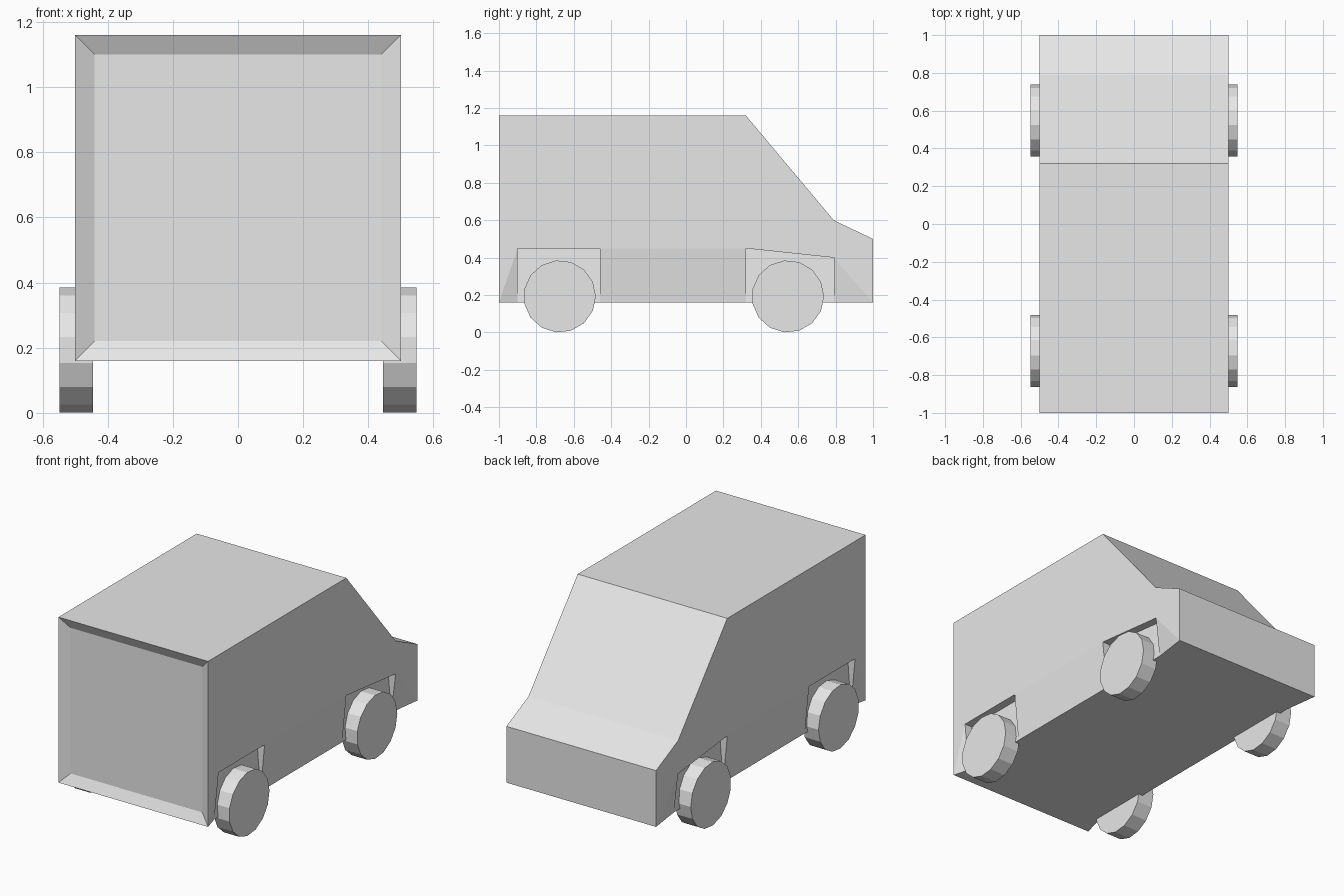
import bpy, bmesh, math

cube = bpy.data.objects.get("Cube")
if cube:
    bpy.data.objects.remove(cube, do_unlink=True)

grey = bpy.data.materials.new("light_grey")
grey.use_nodes = True
grey.diffuse_color = (0.8, 0.8, 0.8, 1)
grey.node_tree.nodes["Principled BSDF"].inputs["Base Color"].default_value = grey.diffuse_color


def finish(name, bm):
    bmesh.ops.remove_doubles(bm, verts=bm.verts, dist=0.0005)
    bmesh.ops.recalc_face_normals(bm, faces=bm.faces)
    mesh = bpy.data.meshes.new(name)
    bm.to_mesh(mesh)
    bm.free()
    mesh.materials.append(grey)
    obj = bpy.data.objects.new(name, mesh)
    bpy.context.collection.objects.link(obj)


def face(bm, points):
    return bm.faces.new([bm.verts.new(p) for p in points])


HALF, SILL, DEEP, FLOOR = 0.5, 0.472, 0.45, 0.16
outline = [(-1, FLOOR), (-1, 1.16), (0.32, 1.16), (0.79, 0.6), (1, 0.5), (1, FLOOR)]
# upper corners of the two wheel recesses
arches = [((-0.9, 0.45), (-0.46, 0.45)), ((0.32, 0.45), (0.79, 0.4))]
line = [p for arch in arches for p in arch]

# Van body: shell panels across the width
bm = bmesh.new()
for i, (a, b) in enumerate(zip(outline, outline[1:])):
    panel = face(bm, [(-HALF, *a), (HALF, *a), (HALF, *b), (-HALF, *b)])
    if i == 0:
        door = panel

# Body sides with tapered sills and sloping wheel recesses
for s in (-1, 1):
    out, sill, deep = s * HALF, s * SILL, s * DEEP
    face(bm, [(out, *p) for p in outline + line[::-1]])
    for end, p in ((outline[0], line[0]), (outline[-1], line[-1])):
        face(bm, [(out, *end), (out, *p), (sill, p[0], FLOOR)])
    a, b = line[1], line[2]
    face(bm, [(out, *a), (out, *b), (sill, b[0], FLOOR), (sill, a[0], FLOOR)])
    for a, b in arches:
        face(bm, [(deep, *a), (deep, *b), (sill, b[0], FLOOR), (sill, a[0], FLOOR)])
        face(bm, [(out, *a), (out, *b), (deep, *b), (deep, *a)])
        for p in (a, b):
            face(bm, [(out, *p), (deep, *p), (sill, p[0], FLOOR)])

# Floor
edge = [(HALF, -1)] + [(SILL, p[0]) for p in line] + [(HALF, 1)]
face(bm, [(x, y, FLOOR) for x, y in edge] + [(-x, y, FLOOR) for x, y in edge[::-1]])

# Recessed door panel
bmesh.ops.remove_doubles(bm, verts=bm.verts, dist=0.0005)
bmesh.ops.recalc_face_normals(bm, faces=bm.faces)
bmesh.ops.inset_region(bm, faces=[door], thickness=0.085, depth=-0.03)
finish("van_body", bm)

# Wheels
SIDES, RADIUS = 15, 0.193
for y, end in ((-0.675, "front"), (0.545, "back")):
    ring = []
    for i in range(SIDES):
        t = math.tau * i / SIDES
        ring.append((y + RADIUS * math.cos(t), RADIUS + RADIUS * math.sin(t)))
    for s, side in ((1, "left"), (-1, "right")):
        bm = bmesh.new()
        for x in (0.445, 0.548):
            face(bm, [(s * x, *p) for p in ring])
        for a, b in zip(ring, ring[1:] + ring[:1]):
            face(bm, [(s * 0.445, *a), (s * 0.445, *b), (s * 0.548, *b), (s * 0.548, *a)])
        finish(f"{end}_{side}_wheel", bm)
